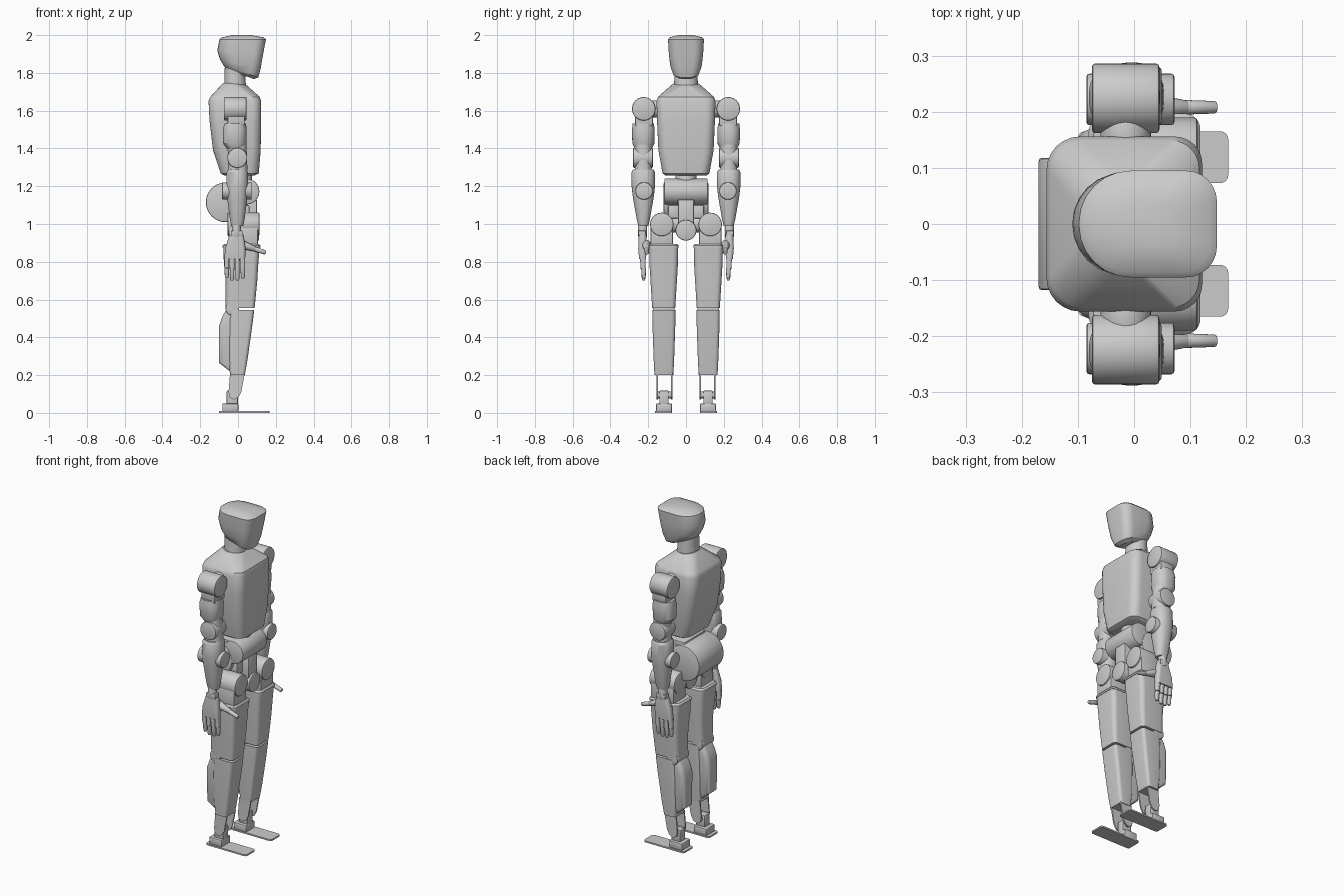
import bpy, bmesh, math
from mathutils import Vector, Matrix

if "Cube" in bpy.data.objects:
    bpy.data.objects.remove(bpy.data.objects["Cube"])

grey = bpy.data.materials.new("light grey")
grey.use_nodes = True
grey.diffuse_color = (0.6, 0.6, 0.6, 1)
grey.node_tree.nodes["Principled BSDF"].inputs["Base Color"].default_value = (0.6, 0.6, 0.6, 1)


def finish(name, bm, bevel=0.0):
    if bevel:
        sharp = [e for e in bm.edges if e.calc_face_angle(0) > 0.9]
        bmesh.ops.bevel(bm, geom=sharp, offset=bevel, segments=2, affect='EDGES', profile=0.5)
    bmesh.ops.recalc_face_normals(bm, faces=bm.faces[:])
    me = bpy.data.meshes.new(name)
    bm.to_mesh(me)
    bm.free()
    me.materials.append(grey)
    ob = bpy.data.objects.new(name, me)
    bpy.context.collection.objects.link(ob)
    bpy.ops.object.select_all(action='DESELECT')
    ob.select_set(True)
    bpy.context.view_layer.objects.active = ob
    bpy.ops.object.shade_smooth_by_angle(angle=math.radians(32))
    return ob


def ring(x0, x1, y0, y1, rb, rf, n=7):
    """Rounded rectangle: rb rounds the back (-x) corners, rf the front ones."""
    pts = []
    for cx, cy, r, a in ((x1 - rf, y1 - rf, rf, 0), (x0 + rb, y1 - rb, rb, 90),
                         (x0 + rb, y0 + rb, rb, 180), (x1 - rf, y0 + rf, rf, 270)):
        for i in range(n):
            t = math.radians(a + 90 * i / (n - 1))
            pts.append((cx + r * math.cos(t), cy + r * math.sin(t)))
    return pts


def loft(name, sections, yc=0.0):
    """Sections: (z, x0, x1, half width, back radius, front radius[, z slope along x])."""
    bm = bmesh.new()
    loops = []
    for z, x0, x1, h, rb, rf, *sl in sections:
        k = sl[0] if sl else 0
        loops.append([bm.verts.new((x, y, z + k * x))
                      for x, y in ring(x0, x1, yc - h, yc + h, rb, rf)])
    for a, b in zip(loops, loops[1:]):
        for i in range(len(a)):
            j = (i + 1) % len(a)
            bm.faces.new((a[i], a[j], b[j], b[i]))
    bm.faces.new(loops[0])
    bm.faces.new(loops[-1])
    return finish(name, bm)


def rod(name, p, q, r, r2=None, bevel=0.006, seg=40):
    """Cylinder or cone between two points."""
    p, q = Vector(p), Vector(q)
    bm = bmesh.new()
    m = Matrix.Translation((p + q) / 2) @ (q - p).to_track_quat('Z', 'Y').to_matrix().to_4x4()
    bmesh.ops.create_cone(bm, cap_ends=True, segments=seg, radius1=r,
                          radius2=r if r2 is None else r2, depth=(q - p).length, matrix=m)
    return finish(name, bm, bevel)


def box(name, x0, x1, y0, y1, z0, z1, bevel=0.006):
    y0, y1 = min(y0, y1), max(y0, y1)
    bm = bmesh.new()
    m = Matrix.Translation(((x0 + x1) / 2, (y0 + y1) / 2, (z0 + z1) / 2)) @ \
        Matrix.Diagonal((x1 - x0, y1 - y0, z1 - z0, 1))
    bmesh.ops.create_cube(bm, size=1, matrix=m)
    return finish(name, bm, bevel)


def plate(name, profile, y0, y1):
    """Side profile of (x, z) points extruded across y."""
    bm = bmesh.new()
    a = [bm.verts.new((x, y0, z)) for x, z in profile]
    b = [bm.verts.new((x, y1, z)) for x, z in profile]
    bm.faces.new(a)
    bm.faces.new(b)
    for i in range(len(a)):
        j = (i + 1) % len(a)
        bm.faces.new((a[i], a[j], b[j], b[i]))
    return finish(name, bm)


# Head, neck and torso
loft("head", [
    (1.797, -0.06, 0.085, 0.048, 0.045, 0.04, -0.35),
    (1.812, -0.075, 0.108, 0.068, 0.06, 0.05, -0.33),
    (1.85, -0.095, 0.12, 0.083, 0.08, 0.05, -0.22),
    (1.91, -0.11, 0.133, 0.091, 0.09, 0.05, -0.08),
    (1.978, -0.098, 0.148, 0.095, 0.092, 0.055),
    (1.988, -0.085, 0.135, 0.086, 0.085, 0.05),
    (2.0, -0.03, 0.07, 0.04, 0.039, 0.03)])
loft("neck", [(1.70, -0.075, 0.045, 0.066, 0.058, 0.058),
              (1.76, -0.072, 0.04, 0.062, 0.055, 0.055),
              (1.83, -0.07, 0.035, 0.06, 0.05, 0.05)])
loft("torso", [
    (1.258, -0.075, 0.09, 0.11, 0.05, 0.045),
    (1.268, -0.092, 0.11, 0.124, 0.055, 0.05),
    (1.39, -0.132, 0.12, 0.146, 0.055, 0.05),
    (1.54, -0.15, 0.122, 0.153, 0.055, 0.05),
    (1.65, -0.156, 0.122, 0.156, 0.06, 0.05),
    (1.672, -0.148, 0.116, 0.149, 0.06, 0.05),
    (1.74, -0.078, 0.045, 0.07, 0.058, 0.058, -0.1)])

# Waist and pelvis
rod("waist_yaw_joint", (0.02, 0, 1.2), (0.02, 0, 1.262), 0.055)
rod("rear_drum", (-0.065, -0.118, 1.115), (-0.065, 0.118, 1.115), 0.105)
rod("waist_drum", (0.045, -0.115, 1.172), (0.045, 0.115, 1.172), 0.068)
box("waist_bridge", -0.06, 0.05, -0.1, 0.1, 1.1, 1.23)
box("pelvis_column", -0.03, 0.1, -0.042, 0.042, 0.97, 1.13)
rod("pelvis_hub", (-0.04, 0, 0.967), (0.112, 0, 0.967), 0.055)

for side, s in (("left", 1), ("right", -1)):
    def pt(x, y, z):
        return (x, y * s, z)

    # Shoulder and upper arm
    rod(side + "_shoulder_axle", pt(-0.015, 0.13, 1.61), pt(-0.015, 0.19, 1.61), 0.045)
    rod(side + "_shoulder", pt(-0.075, 0.224, 1.61), pt(0.045, 0.224, 1.61), 0.062)
    box(side + "_shoulder_bracket", -0.055, 0.035, 0.175 * s, 0.27 * s, 1.52, 1.6)
    loft(side + "_upper_arm", [
        (1.40, -0.06, 0.035, 0.046, 0.044, 0.044),
        (1.425, -0.078, 0.045, 0.058, 0.05, 0.05),
        (1.50, -0.08, 0.046, 0.06, 0.05, 0.05),
        (1.532, -0.072, 0.042, 0.056, 0.05, 0.05)], 0.226 * s)
    loft(side + "_elbow_link", [
        (1.285, -0.052, 0.05, 0.044, 0.04, 0.04),
        (1.42, -0.055, 0.045, 0.044, 0.04, 0.04)], 0.226 * s)
    rod(side + "_elbow", pt(-0.004, 0.176, 1.35), pt(-0.004, 0.28, 1.35), 0.053)

    # Forearm with its through axle, then the wrist
    loft(side + "_forearm", [
        (0.99, -0.036, 0.028, 0.026, 0.025, 0.025),
        (1.02, -0.042, 0.034, 0.034, 0.03, 0.03),
        (1.14, -0.058, 0.05, 0.055, 0.048, 0.048),
        (1.20, -0.062, 0.054, 0.062, 0.052, 0.052),
        (1.275, -0.06, 0.052, 0.062, 0.052, 0.052),
        (1.288, -0.052, 0.046, 0.054, 0.046, 0.046)], 0.226 * s)
    rod(side + "_forearm_axle", pt(-0.085, 0.222, 1.175), pt(0.072, 0.222, 1.175), 0.046)
    rod(side + "_wrist", pt(-0.008, 0.23, 0.93), pt(-0.008, 0.23, 1.0), 0.024)
    box(side + "_wrist_block", -0.038, 0.025, 0.212 * s, 0.252 * s, 0.935, 0.965)

    # Hand, four fingers and thumb
    loft(side + "_palm", [
        (0.815, -0.072, 0.038, 0.018, 0.014, 0.014),
        (0.87, -0.068, 0.04, 0.023, 0.018, 0.018),
        (0.945, -0.045, 0.03, 0.02, 0.018, 0.018)], 0.23 * s)
    for i, tip in enumerate((0.715, 0.702, 0.702, 0.712)):
        x = -0.073 + 0.0283 * i
        mid = (0.82 + tip) / 2
        loft(f"{side}_finger_{i + 1}_base", [
            (mid + 0.002, x + 0.001, x + 0.025, 0.013, 0.008, 0.008),
            (0.825, x, x + 0.026, 0.015, 0.009, 0.009)], 0.228 * s)
        loft(f"{side}_finger_{i + 1}_tip", [
            (tip, x + 0.006, x + 0.021, 0.006, 0.005, 0.005),
            (tip + 0.01, x + 0.003, x + 0.024, 0.01, 0.008, 0.008),
            (mid, x + 0.002, x + 0.025, 0.013, 0.008, 0.008)], 0.224 * s)
    rod(side + "_thumb_base", pt(0.015, 0.21, 0.893), pt(0.095, 0.208, 0.866), 0.025, 0.012, 0.003, 20)
    rod(side + "_thumb_tip", pt(0.09, 0.208, 0.867), pt(0.147, 0.208, 0.848), 0.013, 0.011, 0.004, 20)

    # Hip
    rod(side + "_hip_axle", pt(0.02, 0.03, 1.0), pt(0.02, 0.1, 1.0), 0.045)
    box(side + "_hip_link", -0.02, 0.06, 0.04 * s, 0.095 * s, 1.03, 1.1)
    rod(side + "_hip", pt(-0.055, 0.128, 0.998), pt(0.113, 0.128, 0.998), 0.062)
    box(side + "_hip_bracket", -0.05, 0.105, 0.07 * s, 0.187 * s, 0.87, 1.0)

    # Thigh
    loft(side + "_thigh", [
        (0.556, -0.066, 0.088, 0.061, 0.03, 0.022),
        (0.70, -0.066, 0.102, 0.07, 0.035, 0.026),
        (0.80, -0.075, 0.108, 0.076, 0.035, 0.028),
        (0.876, -0.078, 0.115, 0.077, 0.035, 0.028)], 0.118 * s)
    loft(side + "_thigh_cap", [
        (0.876, -0.081, 0.118, 0.079, 0.035, 0.028),
        (0.886, -0.081, 0.118, 0.079, 0.035, 0.028),
        (0.895, -0.072, 0.11, 0.07, 0.03, 0.025)], 0.118 * s)
    rod(side + "_knee", pt(-0.03, 0.06, 0.552), pt(-0.03, 0.176, 0.552), 0.036)

    # Shin shell, calf and ankle fork
    loft(side + "_shin", [
        (0.2, -0.042, 0.036, 0.05, 0.02, 0.016),
        (0.28, -0.05, 0.05, 0.054, 0.022, 0.018),
        (0.45, -0.05, 0.074, 0.06, 0.025, 0.02),
        (0.545, -0.045, 0.086, 0.061, 0.025, 0.02)], 0.117 * s)
    loft(side + "_calf", [
        (0.225, -0.05, 0.0, 0.036, 0.012, 0.01),
        (0.265, -0.1, 0.0, 0.046, 0.022, 0.01),
        (0.46, -0.1, 0.0, 0.052, 0.025, 0.01),
        (0.51, -0.083, 0.0, 0.052, 0.025, 0.01),
        (0.545, -0.062, 0.0, 0.05, 0.025, 0.01)], 0.117 * s)
    for tag, y in (("inner", 0.075), ("outer", 0.151)):
        plate(f"{side}_ankle_fork_{tag}",
              [(-0.042, 0.21), (0.036, 0.21), (0.017, 0.11), (0.002, 0.082),
               (-0.022, 0.07), (-0.045, 0.082), (-0.05, 0.11)], (y - 0.004) * s, (y + 0.004) * s)
    rod(side + "_ankle_axle", pt(-0.027, 0.074, 0.095), pt(-0.027, 0.152, 0.095), 0.018, bevel=0)
    box(side + "_ankle_block", -0.06, 0.0, 0.092 * s, 0.141 * s, 0.04, 0.118)

    # Foot
    box(side + "_heel", -0.083, 0.002, 0.074 * s, 0.158 * s, 0.008, 0.05)
    loft(side + "_foot", [(0, -0.1, 0.168, 0.046, 0.012, 0.014),
                          (0.009, -0.1, 0.168, 0.046, 0.012, 0.014)], 0.119 * s)
